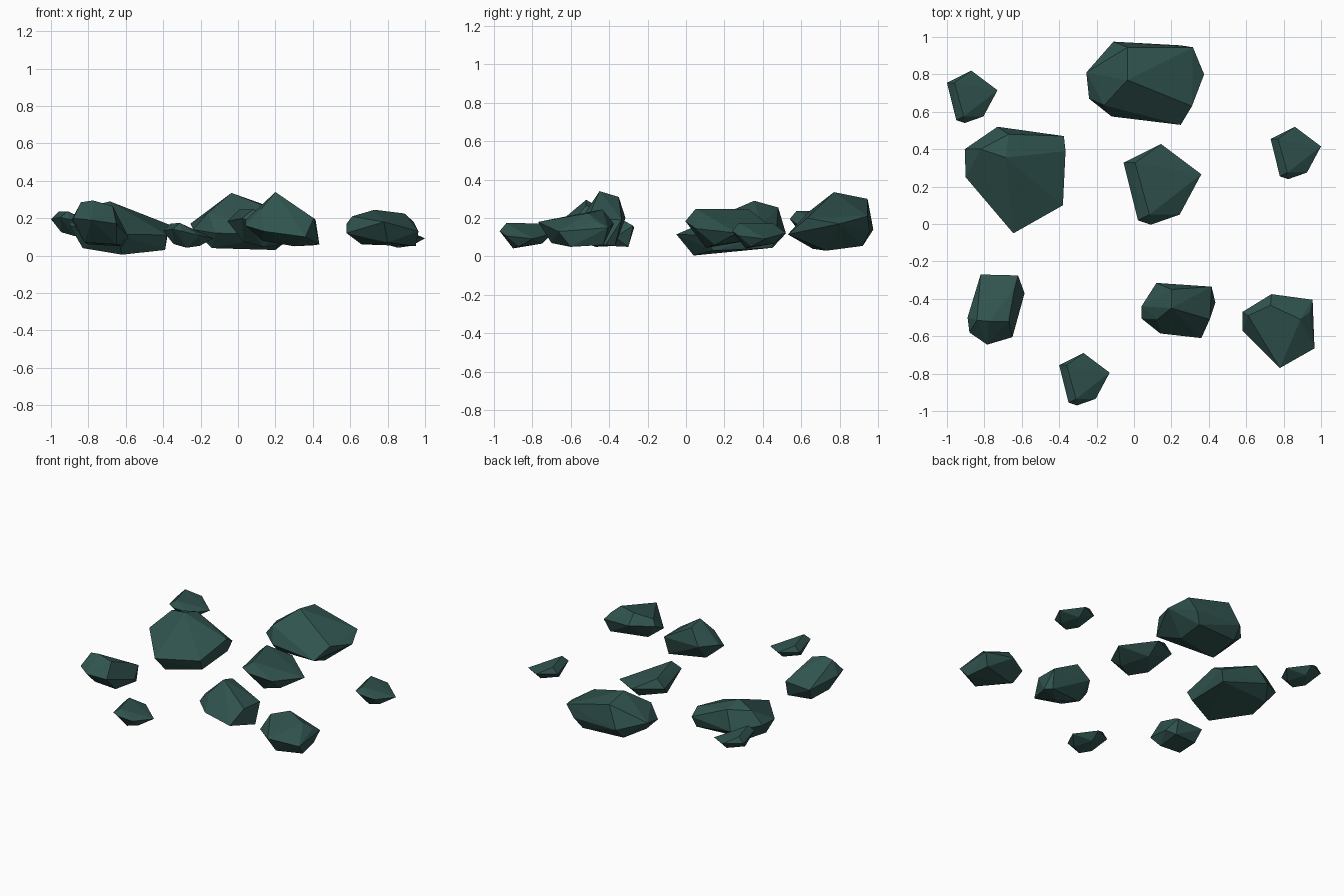
import bpy
import bmesh
import math
from mathutils import Vector

default_cube = bpy.data.objects.get("Cube")
if default_cube:
    bpy.data.objects.remove(default_cube, do_unlink=True)

# One dark green stone colour
stone = bpy.data.materials.new("dark_green_stone")
stone.use_nodes = True
stone_colour = (0.03, 0.088, 0.078, 1)
stone.diffuse_color = stone_colour
shader = next(node for node in stone.node_tree.nodes if node.type == "BSDF_PRINCIPLED")
shader.inputs["Base Color"].default_value = stone_colour
shader.inputs["Roughness"].default_value = 0.9


def build_rock(name, corners, scale=1.0, offset=(0, 0, 0)):
    """Wrap a faceted convex rock around its corner points."""
    bm = bmesh.new()
    for corner in corners:
        bm.verts.new(Vector(corner) * scale + Vector(offset))
    hull = bmesh.ops.convex_hull(bm, input=bm.verts)
    inside = {item for item in hull["geom_interior"] + hull["geom_unused"]
              if isinstance(item, bmesh.types.BMVert) and item.is_valid}
    bmesh.ops.delete(bm, geom=list(inside), context="VERTS")

    # Merge almost level neighbouring triangles into broad facets
    bmesh.ops.dissolve_limit(bm, angle_limit=math.radians(4),
                             verts=bm.verts, edges=bm.edges)
    bmesh.ops.recalc_face_normals(bm, faces=bm.faces)

    mesh = bpy.data.meshes.new(name)
    bm.to_mesh(mesh)
    bm.free()
    mesh.materials.append(stone)
    rock = bpy.data.objects.new(name, mesh)
    bpy.context.scene.collection.objects.link(rock)
    return rock


# Pebble: five-sided from above, reused at several sizes
pebble = [
    (-.135, .075, .09), (-.095, .075, .13), (-.005, .14, .08), (.135, .035, .05),
    (.06, -.105, .065), (-.04, -.14, .09), (-.085, -.125, .1), (-.045, -.105, .132),
    (-.01, -.07, 0), (-.08, -.02, .02), (.06, -.04, .01), (0, .08, .025),
]
build_rock("front_pebble", pebble, offset=(-.265, -.83, .042))
build_rock("right_pebble", pebble, offset=(.865, .38, .042))
build_rock("back_pebble", pebble, offset=(-.865, .68, .105))
build_rock("centre_rock", pebble, scale=1.54, offset=(.152, .212, .045))

# Large long rock at the back
long_boulder = [
    (-.11, .975, .14), (.25, .955, .13), (.315, .945, .21), (.375, .8, .17),
    (.25, .53, .115), (-.12, .575, .12), (-.24, .67, .14), (-.255, .81, .17),
    (-.035, .945, .3), (-.035, .77, .335), (-.16, .635, .23), (.31, .63, .2),
    (.2, .73, .03), (.2, .92, .055), (-.14, .66, .04), (-.12, .9, .06),
]
build_rock("long_boulder", long_boulder)

# Broad wedge-shaped rock on the left
broad_boulder = [
    (-.905, .4, .17), (-.73, .52, .12), (-.375, .47, .12), (-.366, .39, .165),
    (-.38, .1, .11), (-.645, -.05, .115), (-.9, .25, .16), (-.685, .355, .29),
    (-.67, .48, .255), (-.82, .4, .255), (-.62, .04, .005), (-.39, .14, .03),
    (-.4, .45, .045), (-.8, .42, .05), (-.83, .25, .04),
]
build_rock("broad_boulder", broad_boulder)

# Peaked rock at the front
peaked_rock = [
    (.04, -.44, .19), (.12, -.315, .2), (.2, -.35, .31), (.2, -.45, .34),
    (.415, -.335, .19), (.435, -.42, .06), (.36, -.61, .1), (.14, -.585, .13),
    (.04, -.505, .16), (.125, -.51, .25), (.405, -.51, .2), (.3, -.47, .05),
    (.13, -.42, .08), (.4, -.37, .055),
]
build_rock("peaked_rock", peaked_rock)

# Low wedge-shaped rock at the front right
low_rock = [
    (.58, -.47, .17), (.735, -.375, .17), (.955, -.405, .15), (.965, -.665, .13),
    (.78, -.77, .18), (.58, -.57, .12), (.61, -.49, .21), (.73, -.435, .245),
    (.89, -.51, .225), (.94, -.47, .18), (.8, -.7, .07), (.95, -.6, .05),
    (.92, -.43, .06), (.66, -.5, .06),
]
build_rock("low_rock", low_rock)

# Narrow sloping rock at the front left
sloping_rock = [
    (-.82, -.27, .15), (-.62, -.275, .16), (-.585, -.37, .1), (-.65, -.605, .17),
    (-.785, -.645, .19), (-.88, -.58, .2), (-.89, -.5, .19), (-.84, -.515, .285),
    (-.775, -.52, .295), (-.67, -.52, .265), (-.64, -.35, .2), (-.82, -.5, .07),
    (-.65, -.5, .06), (-.62, -.3, .05), (-.8, -.32, .06),
]
build_rock("sloping_rock", sloping_rock)
